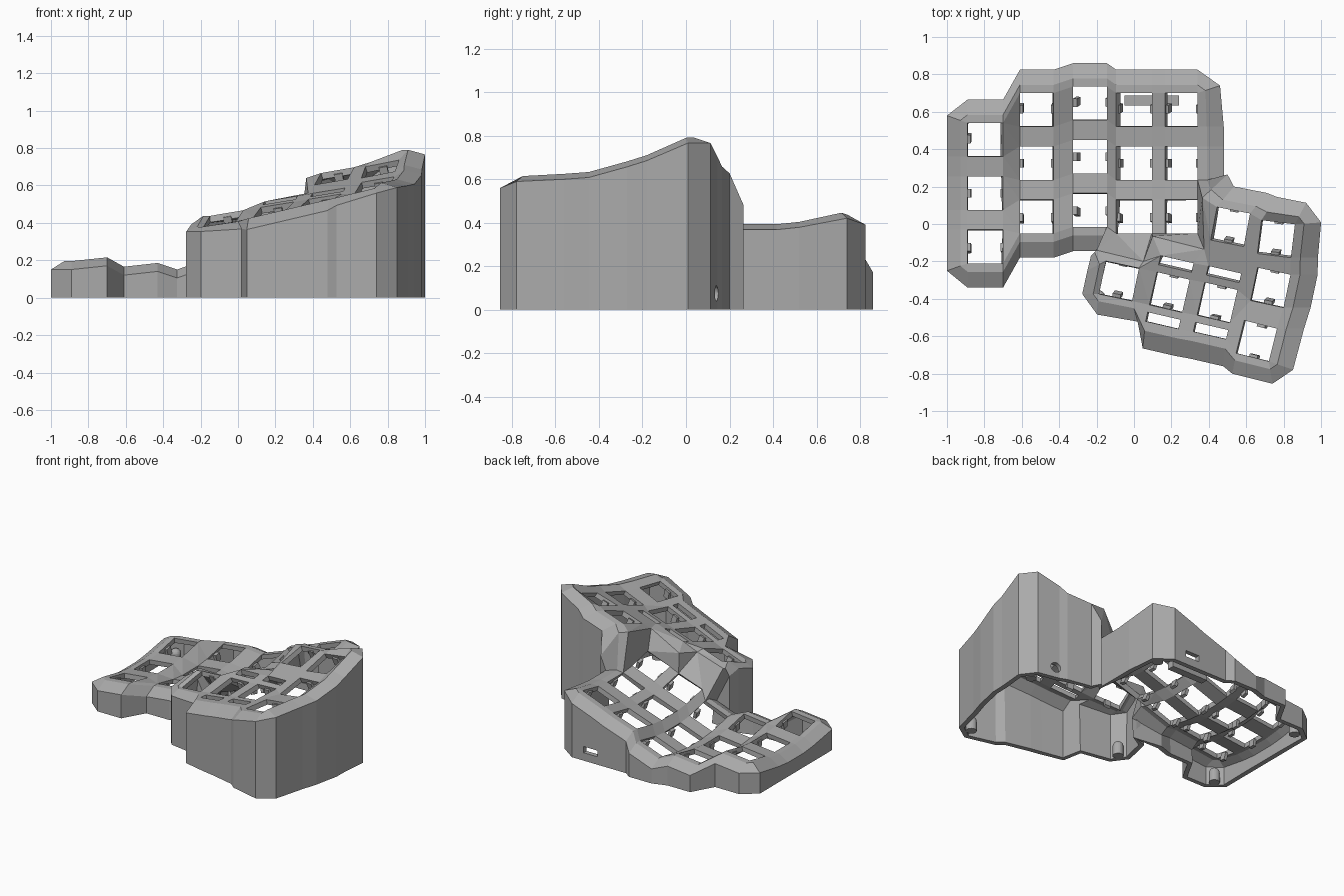
import bpy, bmesh, math
from mathutils import Vector, Matrix

if "Cube" in bpy.data.objects:
    bpy.data.objects.remove(bpy.data.objects["Cube"])

SHADE = 0.4
grey = bpy.data.materials.new("matte_grey")
grey.use_nodes = True
grey.diffuse_color = (SHADE, SHADE, SHADE, 1)
grey.node_tree.nodes["Principled BSDF"].inputs["Base Color"].default_value = (SHADE, SHADE, SHADE, 1)


def make_object(name, bm):
    mesh = bpy.data.meshes.new(name)
    bm.to_mesh(mesh)
    bm.free()
    mesh.materials.append(grey)
    obj = bpy.data.objects.new(name, mesh)
    bpy.context.collection.objects.link(obj)
    return obj


def add_box(bm, centre, size):
    bmesh.ops.create_cube(bm, size=1, matrix=Matrix.Translation(centre) @ Matrix.Diagonal((*size, 1)))


bm = bmesh.new()
HALF = 0.09


class Ladder:
    """A column of openings: left and right corners at each level, back to front."""
    def __init__(self, left, right):
        self.left = [bm.verts.new(p) for p in left]
        self.right = [bm.verts.new(p) for p in right]
        for i in range(1, len(left) - 1, 2):
            bm.faces.new((self.left[i], self.right[i], self.right[i + 1], self.left[i + 1]))


def stitch(a, b):
    """Fill the strip between two chains, taking the shorter diagonal each time."""
    i = j = 0
    while i < len(a) - 1 or j < len(b) - 1:
        da = (a[i + 1].co - b[j].co).length if i < len(a) - 1 else math.inf
        db = (a[i].co - b[j + 1].co).length if j < len(b) - 1 else math.inf
        if da < db:
            bm.faces.new((a[i], a[i + 1], b[j]))
            i += 1
        else:
            bm.faces.new((a[i], b[j + 1], b[j]))
            j += 1


# Finger columns, curved up at both ends
def finger_column(xl, xr, y_mid, zl, zr):
    left, right = [], []
    for row in (1, 0, -1):
        for edge in (HALF, -HALF):
            d = row * 0.285 + edge
            lift = 0.36 * d * d
            left.append((xl, y_mid + d, zl + lift))
            right.append((xr, y_mid + d, zr + lift))
    return Ladder(left, right)


outer = finger_column(-0.89, -0.70, 0.165, 0.145, 0.165)
ring = finger_column(-0.61, -0.43, 0.325, 0.115, 0.135)
middle = finger_column(-0.325, -0.145, 0.36, 0.10, 0.165)
index = finger_column(-0.095, 0.095, 0.325, 0.225, 0.29)
inner = finger_column(0.165, 0.34, 0.325, 0.32, 0.385)
fingers = [outer, ring, middle, index, inner]
for a, b in zip(fingers, fingers[1:]):
    stitch(a.right, b.left)


# Thumb cluster, rising to one side and to the back
def thumb_z(x, y):
    return 0.41 + 0.235 * x + 0.31 * max(0, y + 0.4)


def thumb_column(keys, levels=(HALF, -HALF)):
    left, right = [], []
    for cx, cy, degrees in keys:
        turn = Matrix.Rotation(math.radians(degrees), 2)
        for v in levels:
            for side, chain in ((-HALF, left), (HALF, right)):
                x, y = Vector((cx, cy)) + turn @ Vector((side, v))
                chain.append((x, y, thumb_z(x, y)))
    return Ladder(left, right)


SLOTTED = (0.18, 0.13, HALF, -HALF, -0.13, -0.18)
low_key = thumb_column([(-0.08, -0.305, -12)])
slot_a = thumb_column([(0.19, -0.365, -13)], SLOTTED)
slot_b = thumb_column([(0.445, -0.42, -13)], SLOTTED)
side = thumb_column([(0.76, -0.08, -7), (0.73, -0.34, -12), (0.655, -0.625, -14)])
high_key = thumb_column([(0.515, -0.015, -11)])
thumbs = [low_key, slot_a, slot_b, side, high_key]
stitch(low_key.right, slot_a.left)
stitch(slot_a.right, slot_b.left)
stitch(slot_b.right, side.left[2:])
stitch(high_key.right, side.left[:2])
stitch([high_key.left[1], high_key.right[1]], [slot_b.left[0], slot_b.right[0]])
bm.faces.new((high_key.right[1], side.left[1], side.left[2], slot_b.right[0]))

# Ridge and steep step between the two clusters
ridge = [bm.verts.new(p) for p in ((-0.2, -0.14, 0.42), (0.05, -0.2, 0.45), (0.1, -0.065, 0.48),
                                   (0.375, -0.135, 0.56), (0.365, 0.14, 0.64))]
stitch([low_key.left[0], low_key.right[0], slot_a.left[0], slot_a.right[0],
        slot_b.left[0], high_key.left[1], high_key.left[0]], ridge)
stitch(ridge, [middle.right[5], index.left[5], index.right[5], inner.left[5], *inner.right[:2:-1]])

# Outer rim: the wall top follows the opening corners at a set offset
rings = []


def rim(verts, dx, dy, dz):
    for v in verts:
        top = v.co + Vector((dx, dy, dz))
        mid = v.co.lerp(top, 0.35)
        mid.z = max(v.co.z, top.z + 0.025)
        rings.append([v] + [bm.verts.new(p) for p in (mid, top, (top.x, top.y, 0))])


DROP = -0.045
rim(outer.left[:0:-1], -0.11, 0, DROP)
rim(outer.left[:1], -0.11, 0.04, DROP)
for column in fingers:
    rim([column.left[0], column.right[0]], 0, 0.125, DROP)
rim(inner.right[:1], 0.12, 0.04, -0.015)
rim(inner.right[1:4], 0.14, 0, -0.02)
rim(ridge[4:], 0.135, 0.125, -0.16)
rim([high_key.left[0], high_key.right[0]], 0.09, 0.11, -0.04)
rim(side.left[:1], 0.08, 0.125, 0)
rim(side.right[:1], 0.06, 0.115, 0.03)
rim(side.right[:1], 0.14, 0.01, 0.03)
rim(side.right[1:5], 0.145, 0, 0.01)
rim(side.right[5:], 0.13, -0.045, 0.01)
rim(side.right[5:], 0.02, -0.12, -0.02)
rim(side.left[5:], -0.02, -0.11, DROP)
for column in (slot_b, slot_a):
    rim([column.right[5], column.left[5]], -0.015, -0.145, -0.06)
rim(low_key.right[1:], 0.03, -0.11, -0.04)
rim(low_key.left[1:], -0.01, -0.11, -0.02)
rim(low_key.left[1:], -0.09, 0, -0.02)
rim(low_key.left[:1], -0.1, -0.05, DROP)
rim(ridge[:1], -0.03, -0.03, -0.06)
for column in (middle, ring, outer):
    rim([column.right[5], column.left[5]], 0, -0.13, DROP)
rim(outer.left[5:], -0.11, -0.04, DROP)

# The first pass also made a side point for the front corner; walk the ring in order
rings = rings[1:]
for a, b in zip(rings, rings[1:] + rings[:1]):
    for i in range(3):
        bm.faces.new(list(dict.fromkeys((a[i], b[i], b[i + 1], a[i + 1]))))
bmesh.ops.delete(bm, geom=[v for v in bm.verts if not v.link_faces], context='VERTS')

# Edges of the openings that carry switch clips
clip_edges = []
for ladder in fingers + thumbs:
    for i in (2,) if ladder in (slot_a, slot_b) else range(0, len(ladder.left), 2):
        l0, l1, r0, r1 = (v.co.copy() for v in ladder.left[i:i + 2] + ladder.right[i:i + 2])
        pairs = ((l0, l1), (r0, r1)) if ladder in fingers else ((l0, r0), (l1, r1))
        clip_edges += [(p, q, (l0 + l1 + r0 + r1) / 4) for p, q in pairs]

bmesh.ops.recalc_face_normals(bm, faces=bm.faces)
if sum(f.normal.z * f.calc_area() for f in bm.faces) < 0:
    bmesh.ops.reverse_faces(bm, faces=bm.faces)
case = make_object("case_shell", bm)
solid = case.modifiers.new("thickness", 'SOLIDIFY')
solid.thickness = 0.035
solid.offset = -1

# Switch clips inside every opening
bm = bmesh.new()
for p, q, centre in clip_edges:
    along = (q - p).normalized()
    inward = centre - (p + q) / 2
    inward = (inward - along * inward.dot(along)).normalized()
    up = along.cross(inward)
    up *= math.copysign(1, up.z)
    place = Matrix((along, inward, up)).transposed().to_4x4()
    place.translation = (p + q) / 2 - up * 0.045 + inward * 0.004
    bmesh.ops.create_cube(bm, size=1, matrix=place @ Matrix.Diagonal((0.045, 0.022, 0.055, 1)))
make_object("switch_clips", bm)

# Screw posts with domed tops
bm = bmesh.new()
RADIUS, HEIGHT = 0.036, 0.07
for x, y in ((0.9, 0.02), (0.4, 0.72), (0.76, -0.76), (-0.19, -0.39), (-0.9, 0.57), (-0.9, -0.25)):
    bmesh.ops.create_cone(bm, cap_ends=True, segments=20, radius1=RADIUS, radius2=RADIUS, depth=HEIGHT,
                          matrix=Matrix.Translation((x, y, HEIGHT / 2)))
    bmesh.ops.create_uvsphere(bm, u_segments=20, v_segments=10, radius=RADIUS,
                              matrix=Matrix.Translation((x, y, HEIGHT)))
make_object("screw_posts", bm)

# Controller bracket behind the back wall
bm = bmesh.new()
add_box(bm, (0.095, 0.66, 0.07), (0.29, 0.055, 0.05))
make_object("controller_bracket", bm)

# Port cutters: cable slot and round jack hole
bm = bmesh.new()
add_box(bm, (0.19, 0.82, 0.08), (0.11, 0.14, 0.045))
slot = make_object("cable_slot_cutter", bm)
bm = bmesh.new()
turn = Vector((0.225, 1, 0)).to_track_quat('Z', 'Y').to_matrix().to_4x4()
bmesh.ops.create_cone(bm, cap_ends=True, segments=24, radius1=RADIUS, radius2=RADIUS, depth=0.16,
                      matrix=Matrix.Translation((0.79, 0.145, 0.075)) @ turn)
jack = make_object("jack_hole_cutter", bm)
for cutter in (slot, jack):
    cut = case.modifiers.new(cutter.name, 'BOOLEAN')
    cut.operation = 'DIFFERENCE'
    cut.solver = 'EXACT'
    cut.object = cutter
    cutter.hide_render = True
    cutter.display_type = 'WIRE'
